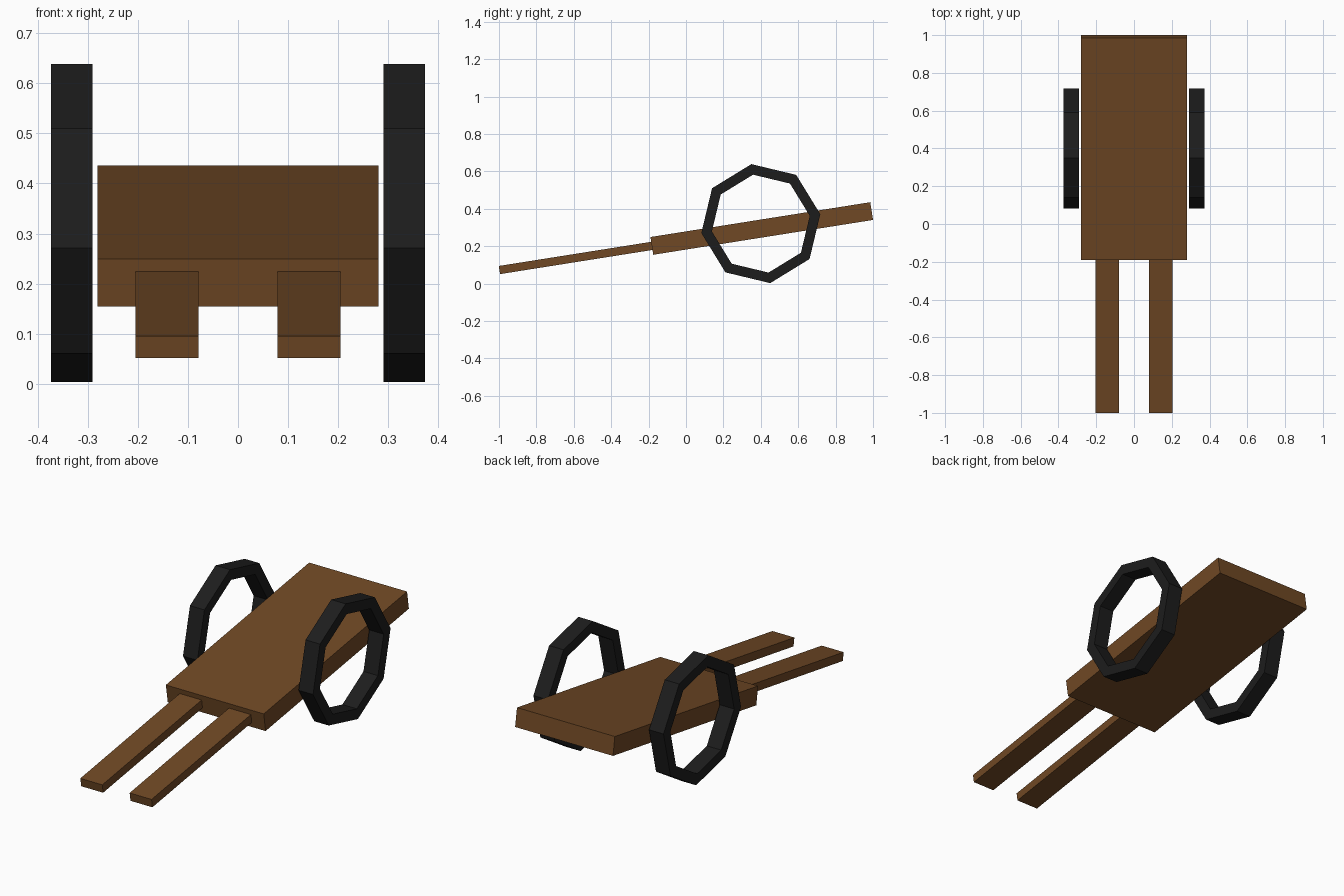
import bpy, bmesh, math
from mathutils import Matrix

if "Cube" in bpy.data.objects:
    bpy.data.objects.remove(bpy.data.objects["Cube"])

TILT = math.radians(9)
PIVOT = (0.405, 0.295)  # y, z of the bed centre


def material(name, color):
    m = bpy.data.materials.new(name)
    m.diffuse_color = (*color, 1)
    m.use_nodes = True
    m.node_tree.nodes["Principled BSDF"].inputs["Base Color"].default_value = m.diffuse_color
    return m


wood = material("wood", (0.16, 0.065, 0.018))
rubber = material("black", (0.012, 0.012, 0.012))


def finish(name, bm, mat):
    bmesh.ops.recalc_face_normals(bm, faces=bm.faces)
    mesh = bpy.data.meshes.new(name)
    bm.to_mesh(mesh)
    bm.free()
    mesh.materials.append(mat)
    ob = bpy.data.objects.new(name, mesh)
    bpy.context.collection.objects.link(ob)
    return ob


def tilted_board(name, x, along, size):
    """Box lying along the tilted axis; 'along' is its offset from the bed centre."""
    bm = bmesh.new()
    m = (Matrix.Translation((0, *PIVOT)) @ Matrix.Rotation(TILT, 4, 'X')
         @ Matrix.Translation((x, along, 0)) @ Matrix.Diagonal((*size, 1)))
    bmesh.ops.create_cube(bm, size=1, matrix=m)
    return finish(name, bm, wood)


def wheel(name, x):
    """Eight-sided ring with a rectangular section."""
    bm = bmesh.new()
    section = [(0.322, -0.0415), (0.322, 0.0415), (0.265, 0.0415), (0.265, -0.0415)]
    rings = []
    for i in range(8):
        a = TILT + i * math.pi / 4
        rings.append([bm.verts.new((x + dx, 0.4 + r * math.cos(a), 0.321 + r * math.sin(a)))
                      for r, dx in section])
    for i in range(8):
        p, q = rings[i], rings[(i + 1) % 8]
        for j in range(4):
            k = (j + 1) % 4
            bm.faces.new((p[j], p[k], q[k], q[j]))
    return finish(name, bm, rubber)


# Cart bed
tilted_board("bed", 0, 0, (0.562, 1.19, 0.096))

# Pull shafts and wheels on both sides
for side, s in (("left", -1), ("right", 1)):
    tilted_board(side + "_shaft", s * 0.1415, -1.005, (0.126, 0.83, 0.044))
    wheel(side + "_wheel", s * 0.332)
